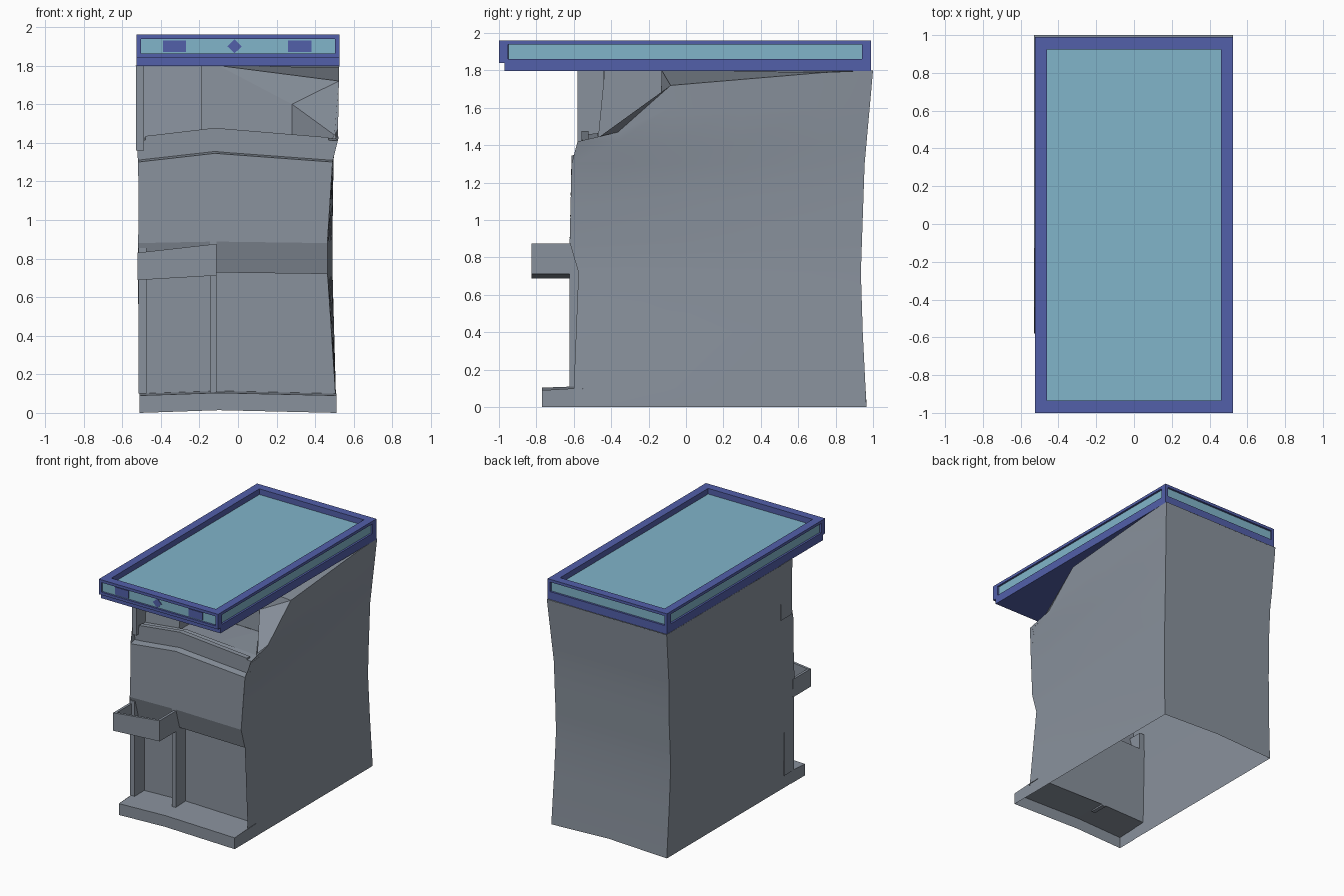
import bpy, bmesh, math

if "Cube" in bpy.data.objects:
    bpy.data.objects.remove(bpy.data.objects["Cube"])


def material(name, rgb):
    m = bpy.data.materials.new(name)
    m.diffuse_color = (*rgb, 1)
    m.use_nodes = True
    m.node_tree.nodes["Principled BSDF"].inputs["Base Color"].default_value = m.diffuse_color
    return m


GREY = material("grey_body", (0.25, 0.285, 0.335))
BLUE = material("blue_frame", (0.085, 0.115, 0.40))
TEAL = material("teal_panel", (0.22, 0.46, 0.59))


def finish(name, bm, *mats, smooth=False, recalc=True):
    bmesh.ops.remove_doubles(bm, verts=bm.verts[:], dist=0.0002)
    if recalc:
        bmesh.ops.recalc_face_normals(bm, faces=bm.faces[:])
    me = bpy.data.meshes.new(name)
    bm.to_mesh(me)
    bm.free()
    ob = bpy.data.objects.new(name, me)
    bpy.context.collection.objects.link(ob)
    for m in mats:
        me.materials.append(m)
    if smooth:
        bpy.ops.object.select_all(action='DESELECT')
        ob.select_set(True)
        bpy.context.view_layer.objects.active = ob
        bpy.ops.object.shade_smooth_by_angle(angle=math.radians(25))
    return ob


def grid(bm, rows):
    """Skin rows of points into quads."""
    vs = [[bm.verts.new(p) for p in r] for r in rows]
    for a, b in zip(vs, vs[1:]):
        for i in range(len(a) - 1):
            bm.faces.new((a[i], a[i + 1], b[i + 1], b[i]))


def sheet(name, *grids, smooth=False):
    bm = bmesh.new()
    for g in grids:
        grid(bm, g)
    return finish(name, bm, GREY, smooth=smooth)


def bar(name, sections, mat=GREY):
    """Solid bar through rectangular sections (x, y0, y1, z0, z1)."""
    bm = bmesh.new()
    rings = [[bm.verts.new(p) for p in ((x, y0, z0), (x, y1, z0), (x, y1, z1), (x, y0, z1))]
             for x, y0, y1, z0, z1 in sections]
    for a, b in zip(rings, rings[1:]):
        for i in range(4):
            j = (i + 1) % 4
            bm.faces.new((a[i], a[j], b[j], b[i]))
    bm.faces.new(rings[0])
    bm.faces.new(rings[-1])
    return finish(name, bm, mat)


def box(name, x0, x1, y0, y1, z0, z1, mat=GREY):
    return bar(name, [(x0, y0, y1, z0, z1), (x1, y0, y1, z0, z1)], mat)


def curve(pts):
    """Piecewise linear function through points."""
    def f(t):
        for (a, p), (b, q) in zip(pts, pts[1:]):
            if t <= b:
                return p + (q - p) * max(0, t - a) / (b - a)
        return pts[-1][1]
    return f


# Outline of the body as functions of height
x_left = curve([(0, -.507), (.1, -.508), (.72, -.52), (1.2, -.513), (1.42, -.525), (1.8, -.53)])
x_right_front = curve([(0, .51), (.1, .505), (.8, .458), (1.3, .49), (1.42, .52), (1.8, .525)])
x_right_back = curve([(0, .51), (.8, .488), (1.3, .495), (1.8, .525)])
y_front = curve([(0, -.602), (.1, -.6), (.72, -.575), (.88, -.622), (1.3, -.612), (1.42, -.58), (1.8, -.58)])
y_back = curve([(0, .965), (.4, .945), (.72, .935), (1.3, .955), (1.8, 1.0)])
right_top = curve([(-.58, 1.42), (-.36, 1.47), (-.08, 1.72), (.75, 1.79), (1, 1.8)])

LEVELS = [0, .1, .4, .72, .88, 1.1, 1.3, 1.42, 1.6, 1.72, 1.8]
COLS = [-.58, -.36, -.08, .3, .75, 1.0]


def right_pt(y, z):
    z = min(z, right_top(y))
    u = (y + .58) / 1.58
    return (x_right_front(z) * (1 - u) + x_right_back(z) * u,
            y_front(z) * (1 - u) + y_back(z) * u, z)


def left_pt(y, z):
    u = (y + .58) / 1.58
    yf = y_front(z) - (.045 if z == .72 else 0)
    return (x_left(z), yf * (1 - u) + y_back(z) * u, z)


# Shell: left, right and back walls, open underneath
sheet("side_and_back_walls",
      [[right_pt(y, z) for y in COLS] for z in LEVELS],
      [[left_pt(y, z) for y in COLS] for z in LEVELS],
      [[left_pt(1.0, z),
        ((x_left(z) + x_right_back(z)) / 2, y_back(z), z + (.02 if z == 0 else 0)),
        right_pt(1.0, z)] for z in LEVELS],
      smooth=True)

# Front wall with lower recess, overhang, middle panel and upper ledge
front = [(-.5, .1), (-.5, .72), (-.575, .72), (-.622, .88), (-.617, 1.1), (-.612, 1.3),
         (-.555, 1.31), (-.555, 1.41), (-.47, 1.42)]


def front_row(y, z):
    lift = .045 if z >= 1.3 else .008
    return [(x_left(z), y, z), (-.12, y, z + lift), (x_right_front(z), y, z)]


sheet("front_wall", [front_row(y, z) for y, z in front])

# Foot ledge, slightly raised in the middle
foot = [(-.6, 0), (-.77, 0), (-.77, .09), (-.5, .1)]
sheet("foot_ledge",
      [[(-.51, y, z), (-.1, y, z + .014), (.51, y, z)] for y, z in foot[1:]],
      *[[[(x, -.77, 0), (x, -.6, 0)], [(x, -.77, .09), (x, -.6, .1)]] for x in (-.51, .51)])

# Two uprights in the lower recess
for side, x0, x1, top in (("left", -.515, -.475, .855), ("middle", -.145, -.112, .888)):
    box(side + "_upright", x0, x1, -.622, -.5, .1, top)

# Open tray fixed to the uprights, tilted upward to the right
tray = [(-.522, .688, .83), (-.112, .712, .876)]
bar("tray_front", [(x, -.825, -.805, a, b) for x, a, b in tray])
bar("tray_floor", [(x, -.82, -.6, a, a + .02) for x, a, b in tray])
for side, x0, x1, (x, a, b) in (("left", -.522, -.502, tray[0]), ("right", -.132, -.112, tray[1])):
    box("tray_" + side, x0, x1, -.82, -.6, a, b)

# Bent lip above the front wall
bar("upper_lip", [(x, -.56, -.52, a, b) for x, a, b in
                  ((-.48, 1.315, 1.435), (-.12, 1.355, 1.477), (.47, 1.305, 1.428))])

# Upper recess: left jamb, shallow panel and the divider running back
box("left_jamb", -.528, -.488, -.58, -.44, 1.36, 1.8)
sheet("recess_panel", [[(-.5, -.47, 1.42), (-.19, -.47, 1.44)], [(-.5, -.435, 1.8), (-.19, -.435, 1.8)]])
sheet("recess_divider", [[(-.19, -.47, 1.44), (-.19, -.14, 1.44)], [(-.19, -.435, 1.8), (-.19, -.13, 1.8)]])

# Angled panel below the diagonal, slope and lid behind it
diagonal = [(-.19, -.13, 1.8), (-.1, -.13, 1.8), (.28, -.13, 1.6), (.5, -.47, 1.44)]
base = [(-.19, -.14, 1.44), (-.1, -.14, 1.44), (.28, -.14, 1.43), (.49, -.47, 1.42)]
sheet("angled_panel", [base, diagonal],
      [[(-.19, -.47, 1.44), (.15, -.47, 1.44), (.49, -.47, 1.42)], base[:1] + base[2:]])
edge = [right_pt(y, 1.8) for y in (-.47, -.36, -.08)]
sheet("slope_and_lid",
      [[diagonal[3], edge[1]], [diagonal[2], edge[2]], [diagonal[1], edge[2]]],
      [[(-.53, -.13, 1.795), diagonal[1], edge[2]],
       [(-.53, .75, 1.795), (0, .75, 1.795), right_pt(.75, 1.8)],
       [(-.53, 1, 1.795), (0, 1, 1.795), right_pt(1, 1.8)]])

# Sign box: lower plate and a frame with sunken panels on the top and four sides
box("sign_base", -.525, .525, -.97, .99, 1.797, 1.84, BLUE)
bm = bmesh.new()
bmesh.ops.create_cube(bm, size=1)
for v in bm.verts:
    v.co = (v.co.x * 1.05, v.co.y * 1.99 - .005, v.co.z * .12 + 1.9)
bm.normal_update()
for f in [f for f in bm.faces if f.normal.z > -.5]:
    top, side = f.normal.z > .5, abs(f.normal.x) > .5
    bmesh.ops.inset_individual(bm, faces=[f], thickness=.065 if top else .022, use_even_offset=True)
    if side:
        for v in f.verts:
            v.co.y *= .972
    bmesh.ops.inset_individual(bm, faces=[f], thickness=.0005, depth=-.045 if top else -.015)
    f.material_index = 1
finish("sign_frame", bm, BLUE, TEAL)

# Plain decorations on the front sign panel
for side, x in (("left", -.33), ("right", .32)):
    box(side + "_square", x - .06, x + .06, -.991, -.983, 1.87, 1.93, BLUE)
bar("centre_diamond", [(-.055, -.991, -.983, 1.8995, 1.9005), (-.018, -.991, -.983, 1.863, 1.937),
                       (.019, -.991, -.983, 1.8995, 1.9005)], BLUE)
